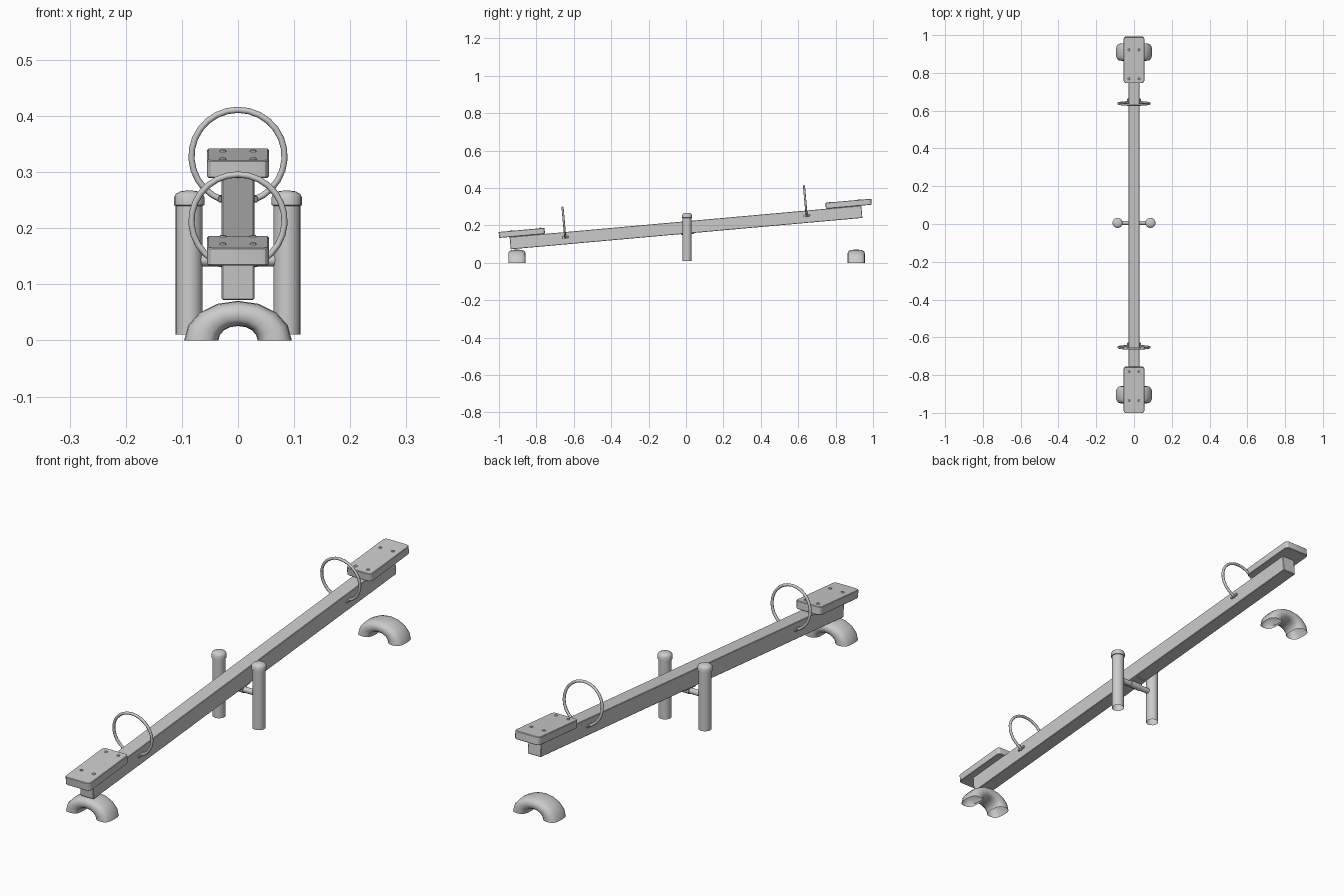
import bpy, bmesh
from math import pi, cos, sin, radians, copysign, asin
from mathutils import Matrix, Vector

if "Cube" in bpy.data.objects:
    bpy.data.objects.remove(bpy.data.objects["Cube"])

# Frame of the tilted beam
TILT = Matrix.Translation((0, 0, 0.189)) @ Matrix.Rotation(radians(5.1), 4, 'X')


def finish(name, bm, frame=Matrix(), angle=40):
    bmesh.ops.recalc_face_normals(bm, faces=bm.faces)
    me = bpy.data.meshes.new(name)
    bm.to_mesh(me)
    bm.free()
    ob = bpy.data.objects.new(name, me)
    bpy.context.collection.objects.link(ob)
    ob.matrix_world = frame
    bpy.ops.object.select_all(action='DESELECT')
    ob.select_set(True)
    bpy.context.view_layer.objects.active = ob
    bpy.ops.object.shade_smooth_by_angle(angle=radians(angle))
    return ob


def box(name, loc, size, frame=Matrix(), corner=0.0, bevel=0.0):
    bm = bmesh.new()
    bmesh.ops.create_cube(bm, size=1, matrix=Matrix.Translation(loc) @ Matrix.Diagonal((*size, 1)))
    if corner:  # round the upright edges
        up = [e for e in bm.edges if abs(e.verts[0].co.z - e.verts[1].co.z) > 1e-4]
        bmesh.ops.bevel(bm, geom=up, offset=corner, segments=3, profile=0.5, affect='EDGES')
    if bevel:
        sharp = [e for e in bm.edges if e.calc_face_angle(0) > 1]
        bmesh.ops.bevel(bm, geom=sharp, offset=bevel, segments=1, affect='EDGES')
    return finish(name, bm, frame, 30)


def cylinder(name, loc, r, depth, axis='Z', frame=Matrix(), sides=16, r2=None):
    rot = Matrix.Rotation(pi / 2, 4, 'Y') if axis == 'X' else Matrix()
    bm = bmesh.new()
    bmesh.ops.create_cone(bm, cap_ends=True, segments=sides, radius1=r, radius2=r if r2 is None else r2,
                          depth=depth, matrix=Matrix.Translation(loc) @ rot)
    return finish(name, bm, frame)


def lathe(name, loc, profile, sides=16):
    bm = bmesh.new()
    rings = [[bm.verts.new((loc[0] + r * cos(2 * pi * i / sides), loc[1] + r * sin(2 * pi * i / sides), z))
              for i in range(sides)] for r, z in profile]
    for a, b in zip(rings, rings[1:]):
        for i in range(sides):
            j = (i + 1) % sides
            bm.faces.new((a[i], a[j], b[j], b[i]))
    bm.faces.new(rings[-1])
    return finish(name, bm)


def arc_tube(name, loc, radius, rx, ry, a0, a1, steps, sides, power=1.0, zscale=1.0, frame=Matrix()):
    """Open tube swept along an arc in the xz plane."""
    bm = bmesh.new()
    rings = []
    for k in range(steps + 1):
        a = a0 + (a1 - a0) * k / steps
        ring = []
        for i in range(sides):
            t = 2 * pi * i / sides
            u = rx * copysign(abs(cos(t)) ** power, cos(t))
            v = ry * copysign(abs(sin(t)) ** power, sin(t))
            p = Vector(((radius + u) * cos(a), v, (radius + u) * sin(a) * zscale))
            ring.append(bm.verts.new(p + Vector(loc)))
        rings.append(ring)
    for a, b in zip(rings, rings[1:]):
        for i in range(sides):
            j = (i + 1) % sides
            bm.faces.new((a[i], a[j], b[j], b[i]))
    return finish(name, bm, frame, 50)


# Beam
box("beam", (0, 0, 0), (0.058, 1.888, 0.066), TILT, bevel=0.002)

# Both ends: seat, bolts, ring handle, feet, half tyre
for s, end in ((-1, "front"), (1, "back")):
    box(end + "_seat", (0, s * 0.877, 0.049), (0.11, 0.246, 0.032), TILT, corner=0.014, bevel=0.002)
    for x in (-0.027, 0.027):
        for y in (0.778, 0.932):
            cylinder(end + "_seat_bolt", (x, s * y, 0.066), 0.007, 0.004, frame=TILT, sides=8, r2=0.005)
    gap = asin(0.027 / 0.083)
    arc_tube(end + "_handle", (0, s * 0.648, 0.082), 0.083, 0.0055, 0.0055,
             -pi / 2 + gap, 1.5 * pi - gap, 24, 8, frame=TILT)
    for x in (-0.032, 0.032):
        box(end + "_handle_foot", (x, s * 0.648, 0.006), (0.008, 0.036, 0.01), TILT, bevel=0.002)
    arc_tube(end + "_half_tyre", (0, 0.003 + s * 0.907, 0), 0.0655, 0.0305, 0.046,
             0, pi, 8, 16, power=0.7, zscale=0.735)

# Pivot: axle, bracket, posts with domed caps
PY = 0.006
cylinder("axle", (0, PY, 0.143), 0.011, 0.15, 'X')
cylinder("axle_sleeve", (0, PY, 0.144), 0.014, 0.05, 'X')
box("axle_bracket", (0, PY, -0.035), (0.05, 0.07, 0.006), TILT, bevel=0.001)
for x, side in ((-0.087, "left"), (0.087, "right")):
    lathe(side + "_post", (x, PY), [(0.024, 0.011), (0.024, 0.245)])
    lathe(side + "_post_cap", (x, PY), [(0.024, 0.24), (0.027, 0.241), (0.027, 0.255),
                                        (0.024, 0.261), (0.016, 0.2655), (0.006, 0.267)])
